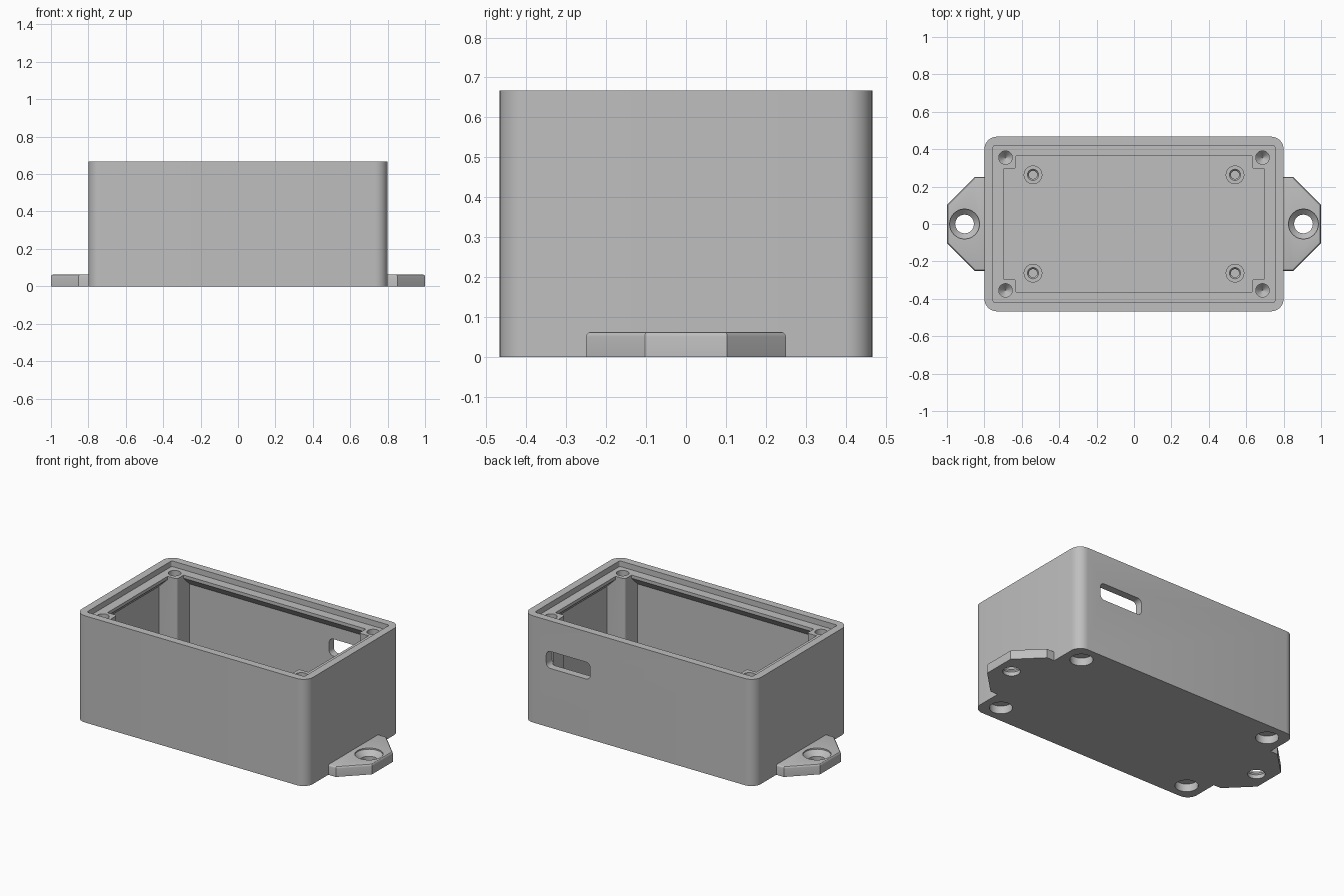
import bpy, bmesh, math
from mathutils import Matrix

old = bpy.data.objects.get("Cube")
if old:
    bpy.data.objects.remove(old, do_unlink=True)

grey = bpy.data.materials.new("plain_grey")
grey.use_nodes = True
colour = (0.52, 0.52, 0.52, 1)
grey.diffuse_color = colour
grey.node_tree.nodes["Principled BSDF"].inputs["Base Color"].default_value = colour

# Main sizes
HX, HY, HEIGHT = 0.8, 0.467, 0.667
IN_X, IN_Y = 0.753, 0.42        # inner wall
LIP_X, LIP_Y = 0.695, 0.363     # opening inside the lid ledge
LEDGE, FLOOR = 0.632, 0.06
CORNERS = [(sx, sy) for sx in (1, -1) for sy in (1, -1)]


def finish(name, bm):
    bmesh.ops.remove_doubles(bm, verts=bm.verts, dist=1e-5)
    bmesh.ops.recalc_face_normals(bm, faces=bm.faces)
    mesh = bpy.data.meshes.new(name)
    bm.to_mesh(mesh)
    bm.free()
    mesh.materials.append(grey)
    obj = bpy.data.objects.new(name, mesh)
    bpy.context.collection.objects.link(obj)
    return obj


def loft(name, rings, centre=(0, 0), segs=8):
    """Closed solid through rounded rectangles (half x, half y, radius, z)."""
    bm = bmesh.new()
    loops = []
    for hx, hy, r, z in rings:
        loop = []
        for k in range(4):
            sx, sy = (1, -1, -1, 1)[k], (1, 1, -1, -1)[k]
            for i in range(segs + 1):
                a = (k + i / segs) * math.pi / 2
                loop.append(bm.verts.new((centre[0] + sx * (hx - r) + r * math.cos(a),
                                          centre[1] + sy * (hy - r) + r * math.sin(a), z)))
        loops.append(loop)
    n = len(loops[0])
    for a, b in zip(loops, loops[1:]):
        for i in range(n):
            j = (i + 1) % n
            bm.faces.new((a[i], a[j], b[j], b[i]))
    bm.faces.new(loops[0])
    bm.faces.new(loops[-1])
    return finish(name, bm)


def turned(name, profile, centre):
    """Round solid from (radius, z) pairs."""
    return loft(name, [(r, r, r, z) for r, z in profile], centre)


def combine(obj, other, operation):
    other.hide_render = True
    mod = obj.modifiers.new(operation.lower(), 'BOOLEAN')
    mod.operation, mod.solver, mod.object = operation, 'EXACT', other
    activate(obj)
    bpy.ops.object.modifier_apply(modifier=mod.name)
    bpy.data.objects.remove(other, do_unlink=True)


def activate(obj):
    bpy.ops.object.select_all(action='DESELECT')
    obj.select_set(True)
    bpy.context.view_layer.objects.active = obj


# Box with rounded corners, hollowed with an overhanging lid ledge
body = loft("enclosure_body", [(HX, HY, 0.067, 0), (HX, HY, 0.067, HEIGHT)])
hollow = loft("hollow_cutter", [
    (IN_X, IN_Y, 0.012, FLOOR), (IN_X, IN_Y, 0.012, 0.555),
    (LIP_X, LIP_Y, 0.008, 0.612), (LIP_X, LIP_Y, 0.008, LEDGE),
    (IN_X, IN_Y, 0.012, LEDGE), (IN_X, IN_Y, 0.012, HEIGHT + 0.1)])
combine(body, hollow, 'DIFFERENCE')

# Corner screw posts, screw holes and recesses underneath
for sx, sy in CORNERS:
    post = loft("corner_post", [(0.07, 0.07, 0.012, 0.03), (0.07, 0.07, 0.012, LEDGE)],
                (sx * 0.7, sy * 0.367), 4)
    combine(body, post, 'UNION')
for sx, sy in CORNERS:
    at = (sx * 0.687, sy * 0.355)
    combine(body, turned("screw_cutter", [(0.002, 0.38), (0.036, 0.42), (0.036, 0.7)], at),
            'DIFFERENCE')
    combine(body, turned("recess_cutter", [(0.066, -0.1), (0.066, 0.05)], at), 'DIFFERENCE')

# Cable slot through the back wall
slot = loft("slot_cutter", [(0.152, 0.053, 0.03, -0.6), (0.152, 0.053, 0.03, -0.41)])
slot.data.transform(Matrix.Translation((0.488, 0, 0.423)) @ Matrix.Rotation(math.pi / 2, 4, 'X'))
combine(body, slot, 'DIFFERENCE')
parts = [body]

# Board standoffs with blind holes
for sx, sy in CORNERS:
    parts.append(turned("board_standoff", [
        (0.05, FLOOR - 0.005), (0.05, 0.13), (0.03, 0.13), (0.022, 0.12), (0.022, 0.07)],
        (sx * 0.54, sy * 0.263)))

# Mounting lugs with countersunk holes
LUG = [(0.8, -0.25), (0.852, -0.25), (1, -0.103), (1, 0.103), (0.852, 0.25), (0.8, 0.25)]
for side, label in ((1, "left"), (-1, "right")):
    bm = bmesh.new()
    base = bm.faces.new([bm.verts.new((side * x, y, 0)) for x, y in LUG])
    top = bmesh.ops.extrude_face_region(bm, geom=[base], use_keep_orig=True)
    bmesh.ops.translate(bm, vec=(0, 0, 0.063),
                        verts=[v for v in top["geom"] if isinstance(v, bmesh.types.BMVert)])
    bmesh.ops.recalc_face_normals(bm, faces=bm.faces)
    rim = [e for e in bm.edges if all(v.co.z > 0.06 for v in e.verts)
           and any(abs(v.co.x) > 0.81 for v in e.verts)]
    bmesh.ops.bevel(bm, geom=rim, offset=0.012, segments=3, profile=0.5, affect='EDGES')
    lug = finish(label + "_mounting_lug", bm)
    hole = turned("lug_hole_cutter", [(0.05, -0.1), (0.05, 0.025), (0.08, 0.055), (0.08, 0.1)],
                  (side * 0.906, 0))
    combine(lug, hole, 'DIFFERENCE')
    parts.append(lug)

for obj in parts:
    activate(obj)
    bpy.ops.object.shade_smooth_by_angle(angle=math.radians(30))
